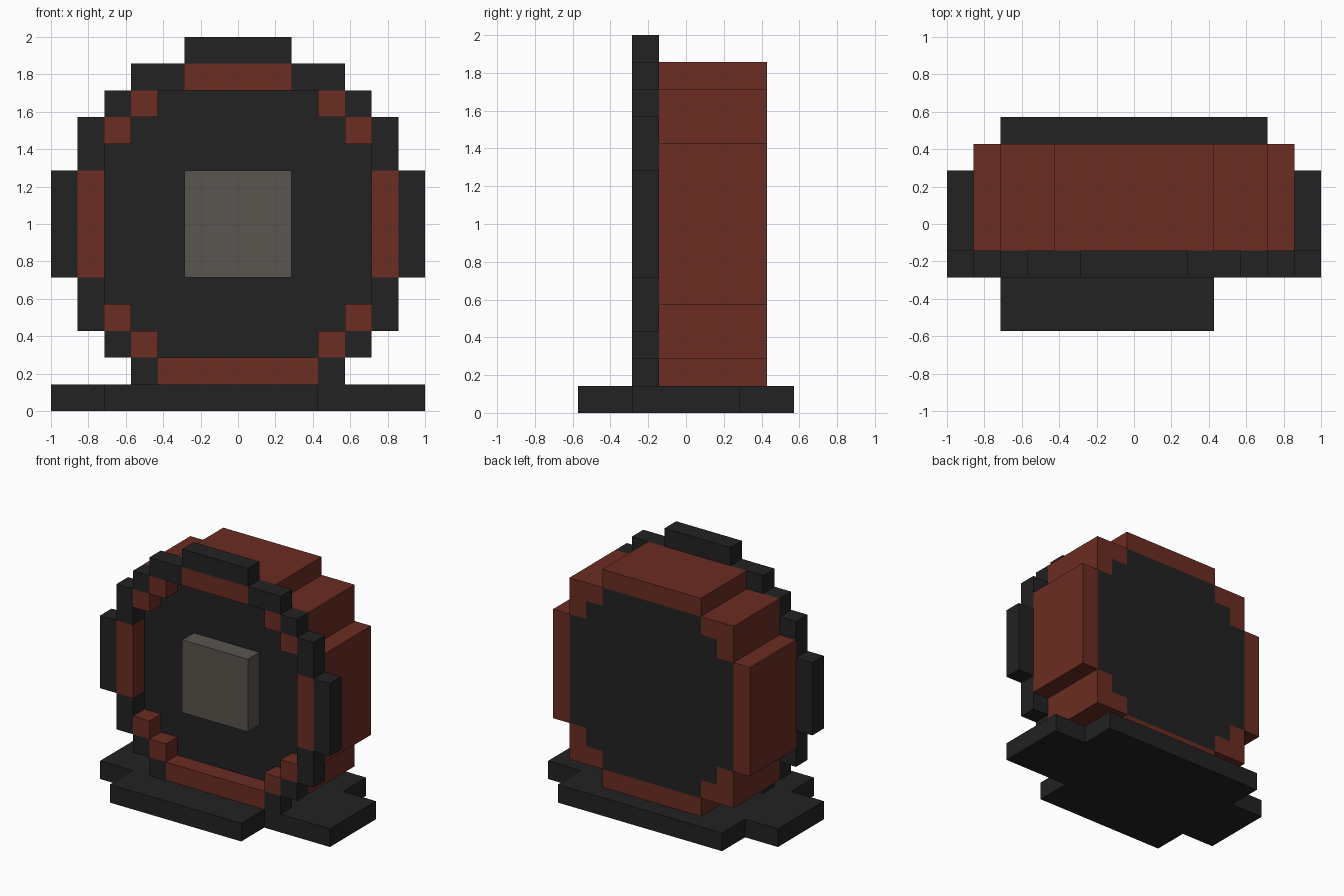
import bpy, bmesh

if "Cube" in bpy.data.objects:
    bpy.data.objects.remove(bpy.data.objects["Cube"])

U = 1 / 7  # one block of the stepped grid


def material(name, rgb):
    m = bpy.data.materials.new(name)
    m.diffuse_color = (*rgb, 1)
    m.use_nodes = True
    m.node_tree.nodes["Principled BSDF"].inputs["Base Color"].default_value = m.diffuse_color
    return m


BLACK = material("charcoal", (0.016, 0.016, 0.016))
RED = material("brick red", (0.147, 0.026, 0.016))
GREY = material("warm grey", (0.102, 0.091, 0.078))


def rect(x0, x1, z0, z1):
    return [(x0, z0), (x1, z0), (x1, z1), (x0, z1)]


def mirrored(polys, axis, centre=0):
    """Return the polygons plus their mirror copies about one axis."""
    flip = [[(2 * centre - p, q) if axis == 0 else (p, 2 * centre - q)
             for p, q in poly] for poly in polys]
    return polys + flip


def prism(name, polys, a, b, mat, flat=False):
    """Extrude polygons along y from a to b (along z when flat)."""
    bm = bmesh.new()
    for poly in polys:
        def place(p, q, d):
            return (p * U, q * U, d * U) if flat else (p * U, d * U, q * U)
        lo = [bm.verts.new(place(p, q, a)) for p, q in poly]
        hi = [bm.verts.new(place(p, q, b)) for p, q in poly]
        bm.faces.new(lo)
        bm.faces.new(hi)
        n = len(poly)
        for i in range(n):
            j = (i + 1) % n
            bm.faces.new((lo[i], lo[j], hi[j], hi[i]))
    bmesh.ops.recalc_face_normals(bm, faces=bm.faces)
    mesh = bpy.data.meshes.new(name)
    bm.to_mesh(mesh)
    bm.free()
    mesh.materials.append(mat)
    obj = bpy.data.objects.new(name, mesh)
    bpy.context.collection.objects.link(obj)
    return obj


# Foot plate: wide middle, narrower tongues in front and behind
prism("base", [[(-5, -4), (3, -4), (3, -2), (7, -2), (7, 2), (5, 2),
                (5, 4), (-5, 4), (-5, 2), (-7, 2), (-7, -2), (-5, -2)]],
      0, 1, BLACK, flat=True)

# Solid dark drum core, a stepped disc
half = [(3, 2), (3, 3), (4, 3), (4, 4), (5, 4),
        (5, 10), (4, 10), (4, 11), (3, 11), (3, 12)]
prism("drum_core", [half + [(-x, z) for x, z in reversed(half)]], -1, 3, BLACK)

# Red shell wrapped around the core
corner = [(3, 11), (4, 11), (4, 10), (5, 10), (5, 12), (3, 12)]
prism("shell_top_and_bottom", mirrored([rect(-3, 3, 12, 13)], 1, 7), -1, 3, RED)
prism("shell_sides", mirrored([rect(5, 6, 4, 10)], 0), -1, 3, RED)
prism("shell_corners", mirrored(mirrored([corner], 1, 7), 0), -1, 3, RED)

# Black outer rim at the front
rim = [rect(2, 4, 12, 13), rect(4, 5, 11, 12), rect(5, 6, 9, 11),
       rect(6, 7, 5, 9), rect(5, 6, 3, 5), rect(4, 5, 2, 3), rect(3, 4, 1, 2)]
prism("front_rim", mirrored(rim, 0) + [rect(-2, 2, 13, 14)], -2, -1, BLACK)

# Red inner rim, level with the black one
inner = mirrored([rect(3, 4, 11, 12), rect(4, 5, 10, 11)], 1, 7) + [rect(5, 6, 5, 9)]
prism("inner_rim", mirrored(inner, 0) + [rect(-2, 2, 12, 13), rect(-3, 3, 1, 2)],
      -2, -1, RED)

# Grey hub block in the middle of the front
prism("hub", [rect(-2, 2, 5, 9)], -2, -1, GREY)
